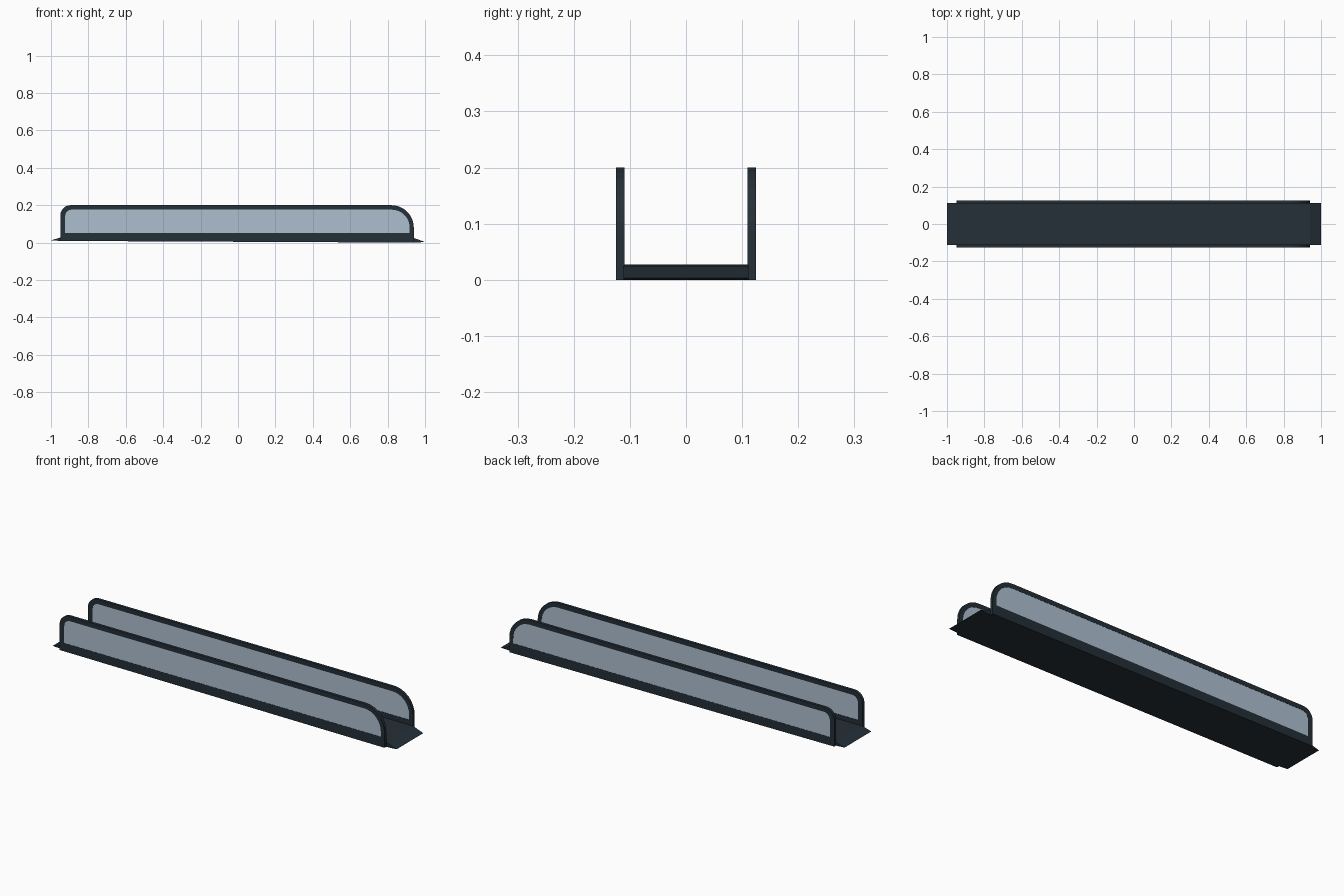
import bpy, bmesh, math

if "Cube" in bpy.data.objects:
    bpy.data.objects.remove(bpy.data.objects["Cube"])

def material(name, rgb):
    m = bpy.data.materials.new(name)
    m.diffuse_color = (*rgb, 1)
    m.use_nodes = True
    m.node_tree.nodes["Principled BSDF"].inputs["Base Color"].default_value = m.diffuse_color
    return m

DARK = material("dark_slate", (0.018, 0.029, 0.038))
GLASS = material("pale_blue_glass", (0.42, 0.52, 0.63))

def outline(x0, x1, z0l, z0r, z1, rl, rr, n=8):
    """Panel outline with rounded top corners; constant point count."""
    pts = [(x0, z0l), (x1, z0r)]
    for cx, r, a0 in ((x1 - rr, rr, 0), (x0 + rl, rl, 90)):
        for i in range(n + 1):
            a = math.radians(a0 + 90 * i / n)
            pts.append((cx + r * math.cos(a), z1 - r + r * math.sin(a)))
    return pts

def finish(name, bm, mat):
    bmesh.ops.recalc_face_normals(bm, faces=bm.faces)
    me = bpy.data.meshes.new(name)
    bm.to_mesh(me)
    bm.free()
    me.materials.append(mat)
    ob = bpy.data.objects.new(name, me)
    bpy.context.collection.objects.link(ob)
    return ob

def slab(name, pts, y0, y1, mat):
    bm = bmesh.new()
    a, b = ([bm.verts.new((x, y, z)) for x, z in pts] for y in (y0, y1))
    bm.faces.new(a)
    bm.faces.new(b)
    for i in range(len(pts)):
        j = (i + 1) % len(pts)
        bm.faces.new((a[i], a[j], b[j], b[i]))
    return finish(name, bm, mat)

def ring(name, outer, inner, y0, y1, mat):
    bm = bmesh.new()
    loops = [[bm.verts.new((x, y, z)) for x, z in p]
             for p, y in ((outer, y0), (outer, y1), (inner, y1), (inner, y0))]
    n = len(outer)
    for k in range(4):
        p, q = loops[k], loops[(k + 1) % 4]
        for i in range(n):
            j = (i + 1) % n
            bm.faces.new((p[i], p[j], q[j], q[i]))
    return finish(name, bm, mat)

# walkway deck with sloping ends
slab("walkway_deck", [(-1, 0.012), (-0.95, 0.027), (0.94, 0.025), (1, 0.003),
                      (0.94, 0.0), (-0.95, 0.009)], -0.111, 0.111, DARK)

# balustrades: rounded handrail frame around a glass pane
outer = outline(-0.95, 0.94, 0.009, 0.0, 0.2, 0.055, 0.12)
inner = outline(-0.924, 0.918, 0.052, 0.052, 0.176, 0.035, 0.096)
for side, s in (("front", -1), ("back", 1)):
    ring(side + "_handrail_frame", outer, inner, s * 0.11, s * 0.125, DARK)
    slab(side + "_glass_pane", inner, s * 0.111, s * 0.124, GLASS)
